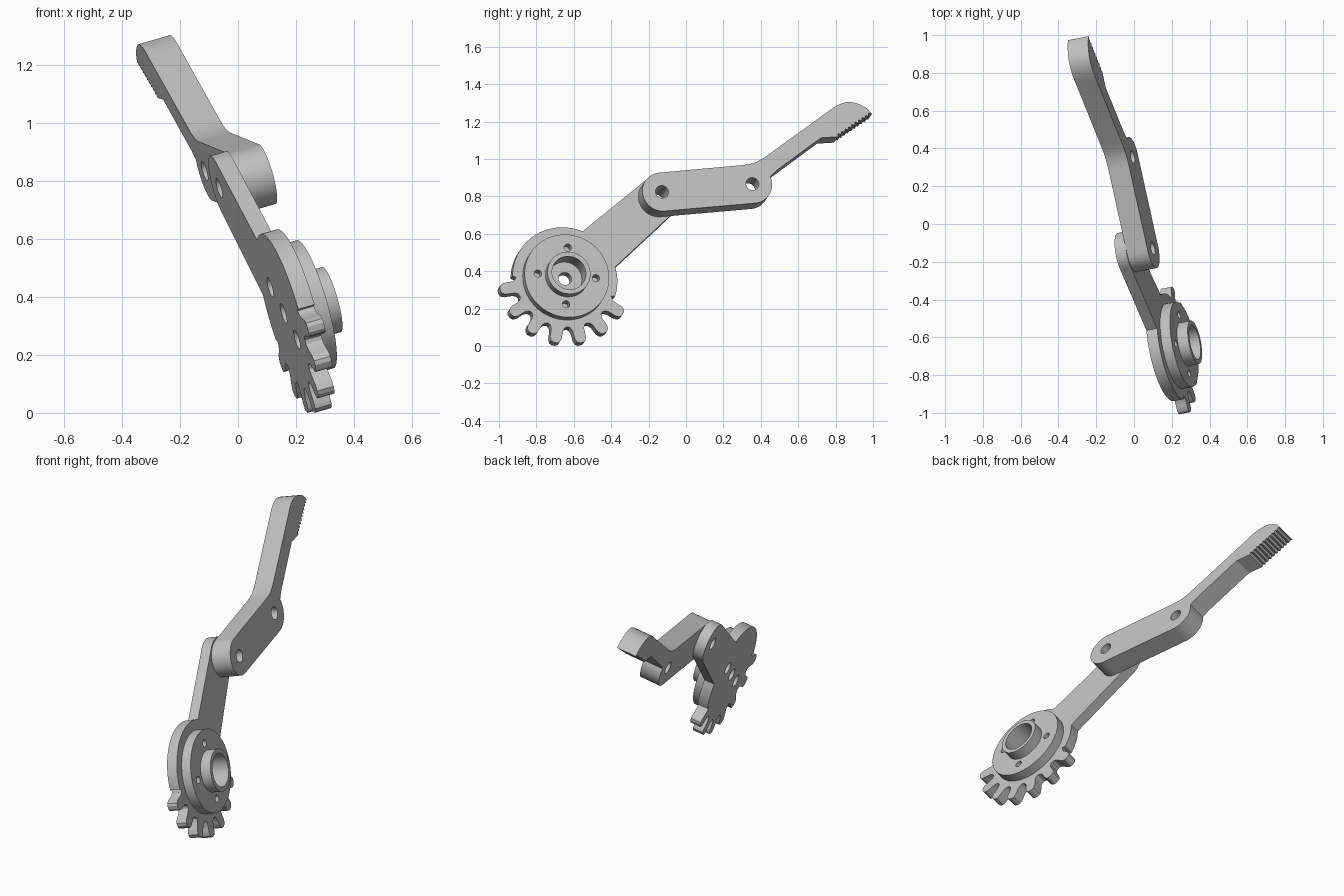
import bpy
import bmesh
from math import cos, sin, radians, pi
from mathutils import Matrix, Vector

cube = bpy.data.objects.get("Cube")
if cube:
    bpy.data.objects.remove(cube, do_unlink=True)

grey = bpy.data.materials.new("light_grey")
grey.use_nodes = True
COLOUR = (0.53, 0.53, 0.53, 1)
grey.diffuse_color = COLOUR
grey.node_tree.nodes["Principled BSDF"].inputs["Base Color"].default_value = COLOUR

# Tilted working plane shared by every plate: across, up, and stacking direction
normal = Vector((0.944, 0.185, 0.272)).normalized()
across = Vector((-normal.y, normal.x, 0)).normalized()
up = normal.cross(across)
FRAME = Matrix((across, up, normal)).transposed().to_4x4()

# Pivots in the working plane
AXIS = Vector((-0.676, 0.323))
ELBOW = Vector((-0.145, 0.773))
KNEE = Vector((0.350, 0.817))
ARM_ANGLE = 40.3
LINK_ANGLE = 5
HOLE = 0.035


def polar(centre, r, deg):
    a = radians(deg)
    return centre + Vector((cos(a), sin(a))) * r


def arc(centre, r, start, end, step=4):
    n = max(2, round(abs(end - start) / step))
    return [polar(centre, r, start + (end - start) * i / n) for i in range(n + 1)]


def circle(centre, r, n=48):
    return [polar(centre, r, 360 * i / n) for i in range(n)]


def plate(name, outlines, low, high):
    """Fill the first outline, leave the others as holes, extrude low..high."""
    curve = bpy.data.curves.new(name, "CURVE")
    curve.dimensions = "2D"
    curve.fill_mode = "BOTH"
    curve.extrude = (high - low) / 2
    for points in outlines:
        spline = curve.splines.new("POLY")
        spline.points.add(len(points) - 1)
        for p, co in zip(spline.points, points):
            p.co = (co.x, co.y, 0, 1)
        spline.use_cyclic_u = True
    temp = bpy.data.objects.new(name + "_outline", curve)
    bpy.context.collection.objects.link(temp)
    bpy.context.view_layer.update()
    mesh = bpy.data.meshes.new_from_object(
        temp.evaluated_get(bpy.context.evaluated_depsgraph_get()))
    bpy.data.objects.remove(temp, do_unlink=True)

    bm = bmesh.new()
    bm.from_mesh(mesh)
    bmesh.ops.remove_doubles(bm, verts=bm.verts, dist=0.0001)
    bmesh.ops.recalc_face_normals(bm, faces=bm.faces)
    bmesh.ops.transform(bm, verts=bm.verts,
                        matrix=FRAME @ Matrix.Translation((0, 0, (low + high) / 2)))
    bm.to_mesh(mesh)
    bm.free()

    mesh.name = name
    mesh.materials.clear()
    mesh.materials.append(grey)
    obj = bpy.data.objects.new(name, mesh)
    bpy.context.collection.objects.link(obj)
    bpy.ops.object.select_all(action="DESELECT")
    obj.select_set(True)
    bpy.context.view_layer.objects.active = obj
    bpy.ops.object.shade_smooth_by_angle(angle=radians(28))
    return obj


# Gear sector with its arm: round back, seven teeth, tapered arm, rounded end
half_tooth = [(11.5, 0.267), (8.5, 0.273), (6.4, 0.29), (5.8, 0.315),
              (5.4, 0.337), (3.8, 0.355), (1.6, 0.362)]
FIRST, PITCH, TEETH = 189.5, 23, 7
gear = arc(AXIS, 0.285, ARM_ANGLE + 27, FIRST - 12.5)
for i in range(TEETH):
    mid = FIRST + PITCH * i
    flank = half_tooth if i == 0 else half_tooth[1:]
    gear += [polar(AXIS, r, mid - off) for off, r in flank]
    gear += [polar(AXIS, r, mid + off) for off, r in reversed(half_tooth)]
last = FIRST + PITCH * (TEETH - 1)
gear += arc(AXIS, 0.285, last + 12.5, 360 + ARM_ANGLE - 27)
gear += arc(ELBOW, 0.115, ARM_ANGLE - 90, ARM_ANGLE + 90)
plate("gear_arm", [gear, circle(AXIS, HOLE), circle(ELBOW, HOLE),
                   circle(polar(AXIS, 0.145, ARM_ANGLE), HOLE),
                   circle(polar(AXIS, 0.145, ARM_ANGLE + 180), HOLE)], 0.12, 0.18)

# Round flange with four small holes, and the hollow hub through it
bolts = [circle(polar(AXIS, 0.158, ARM_ANGLE - 45 + 90 * i), 0.02, 24) for i in range(4)]
plate("hub_flange", [circle(AXIS, 0.23, 80), circle(AXIS, 0.105)] + bolts, 0.18, 0.235)
plate("hub_tube", [circle(AXIS, 0.117, 64), circle(AXIS, 0.092, 64)], 0.18, 0.295)

# Link and lever: rounded ends, bent neck, domed tip, serrated grip underneath
link = arc(ELBOW, 0.107, LINK_ANGLE + 270, LINK_ANGLE + 90)
link += [Vector(p) for p in (
    (0.298, 0.921), (0.337, 0.926), (0.372, 0.936), (0.408, 0.954), (0.443, 0.978),
    (0.789, 1.223), (0.813, 1.241), (0.840, 1.256), (0.867, 1.267), (0.895, 1.272),
    (0.923, 1.270), (0.949, 1.262), (0.974, 1.251), (0.997, 1.237))]
tip, heel = Vector((1.022, 1.206)), Vector((0.830, 1.079))
RIDGES = 10
run = (heel - tip) / RIDGES
inward = Vector((run.y, -run.x)).normalized() * 0.014
for i in range(RIDGES):
    link += [tip + run * i, tip + run * (i + 0.5) + inward]
link += [heel, Vector((0.737, 1.073)), Vector((0.486, 0.892)), Vector((0.468, 0.875))]
link += arc(KNEE, 0.107, 22, LINK_ANGLE - 90)
plate("link_lever", [link, circle(ELBOW, HOLE), circle(KNEE, HOLE)], 0.18, 0.295)
